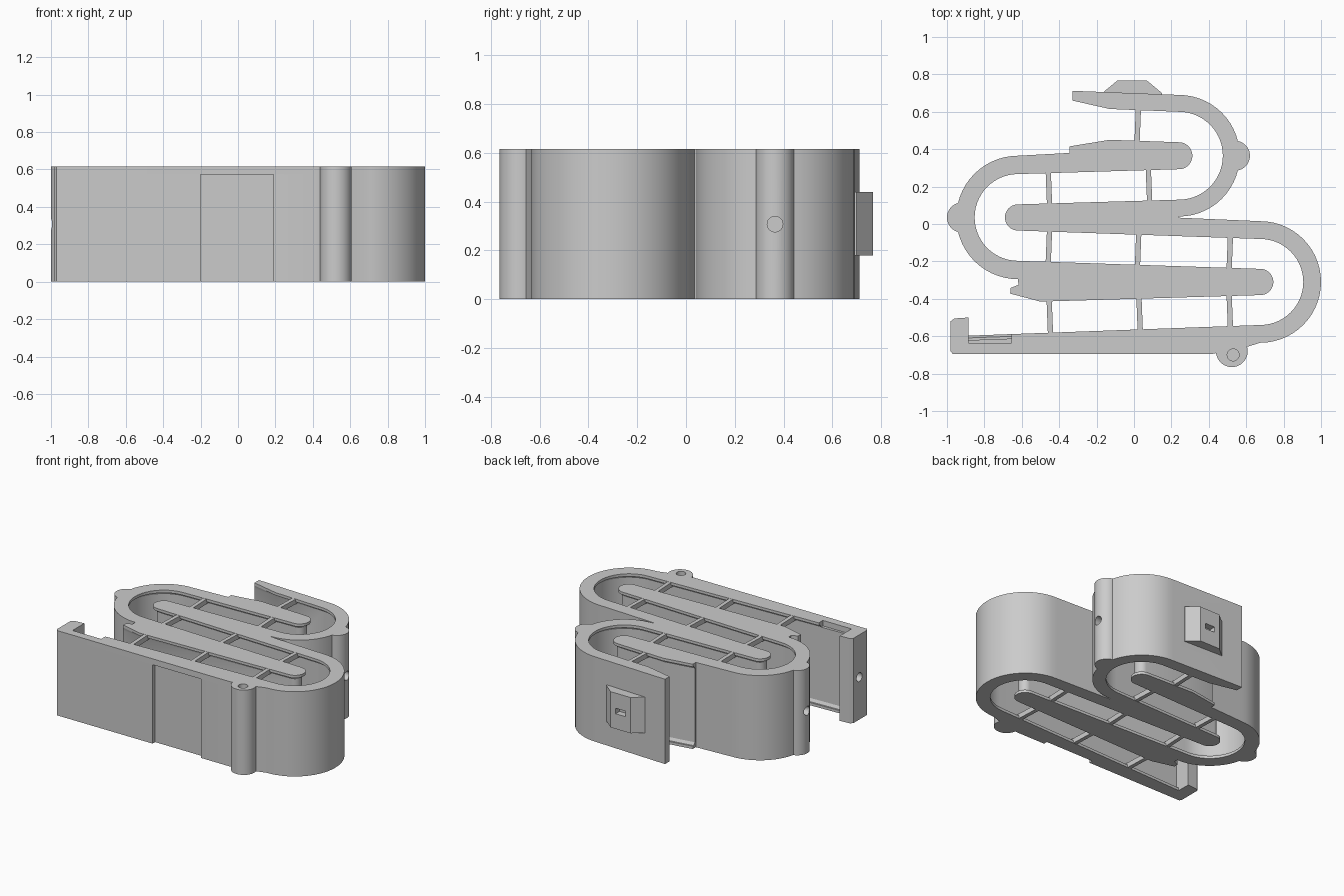
import bpy, bmesh, math

cube = bpy.data.objects.get("Cube")
if cube:
    bpy.data.objects.remove(cube, do_unlink=True)

# Single plastic colour
grey = bpy.data.materials.new("plain grey plastic")
grey.use_nodes = True
COLOR = (0.6, 0.6, 0.6, 1)
grey.diffuse_color = COLOR
grey.node_tree.nodes["Principled BSDF"].inputs["Base Color"].default_value = COLOR

H = 0.616      # height of the whole body
LIP = 0.02     # height of the lips along the channel edges
STEP = 0.012   # first undercut behind the lips
CUT = 0.024    # full undercut of the channel walls
RIB = 0.036    # height of the ribs
RIGHT, TOP, LEFT = (0.675, -0.31), (0.24, 0.365), (-0.62, 0.035)


def arc(c, r, a, b, n=28):
    angles = [math.radians(a + (b - a) * i / n) for i in range(n + 1)]
    return [(c[0] + r * math.cos(t), c[1] + r * math.sin(t)) for t in angles]


def loft(name, layers):
    """Skin a stack of (outline, z) layers with equal point counts."""
    bm = bmesh.new()
    rings = [[bm.verts.new((x, y, z)) for x, y in pts] for pts, z in layers]
    for low, high in zip(rings, rings[1:]):
        for i in range(len(low)):
            j = (i + 1) % len(low)
            bm.faces.new((low[i], low[j], high[j], high[i]))
    bm.faces.new(rings[0][::-1])
    bm.faces.new(rings[-1])
    bmesh.ops.recalc_face_normals(bm, faces=bm.faces)
    mesh = bpy.data.meshes.new(name)
    bm.to_mesh(mesh)
    bm.free()
    mesh.materials.append(grey)
    obj = bpy.data.objects.new(name, mesh)
    bpy.context.collection.objects.link(obj)
    return obj


def prism(name, pts, z0, z1):
    return loft(name, [(pts, z0), (pts, z1)])


def box(name, x0, x1, y0, y1, z0, z1):
    return prism(name, [(x0, y0), (x1, y0), (x1, y1), (x0, y1)], z0, z1)


def rod(name, x, y, length):
    """Horizontal round cutter along x, at mid height."""
    obj = prism(name, arc((0, 0), 0.032, 0, 345, 23), -length / 2, length / 2)
    obj.rotation_euler.y = math.pi / 2
    obj.location = (x, y, H / 2)
    return obj


def combine(target, other, operation):
    """Apply a boolean and remove the helper."""
    bpy.context.view_layer.update()
    other.hide_render = True
    mod = target.modifiers.new("boolean", "BOOLEAN")
    mod.operation, mod.solver, mod.object = operation, "EXACT", other
    bpy.context.view_layer.objects.active = target
    bpy.ops.object.modifier_apply(modifier=mod.name)
    bpy.data.objects.remove(other, do_unlink=True)


def long_wall(e):
    """Front wall, right bend, middle bar, upper bend and back arm."""
    return ([(-0.98, -0.68), (-0.97, -0.694), (0.42, -0.694), (0.61, -0.655)]
            + arc(RIGHT, 0.325, -90, 90)
            + [(0.235, 0.034)]
            + arc(TOP, 0.325, -90, 90)
            + [(-0.33, 0.712), (-0.33, 0.66), (-0.13, 0.615 + e)]
            + arc(TOP, 0.235 + e, 90, -90)
            + arc(LEFT, 0.07 - e, 90, 270)
            + arc(RIGHT, 0.23 + e, 90, -90)
            + [(-0.885, -0.597 - e), (-0.885, -0.50),
               (-0.96, -0.505), (-0.98, -0.52)])


def loop_wall(e):
    """Left bend with its two rounded bars."""
    return (arc(LEFT, 0.33, 90, 270)
            + [(-0.618, -0.325), (-0.66, -0.342), (-0.662, -0.372),
               (-0.50, -0.415 + e)]
            + arc(RIGHT, 0.07 - e, -90, 90)
            + arc(LEFT, 0.232 + e, 270, 90)
            + arc(TOP, 0.072 - e, -90, 90)
            + [(-0.13, 0.45 - e), (-0.345, 0.415 - e), (-0.345, 0.38)])


def channel_wall(name, outline):
    lip, step, body = outline(0), outline(STEP), outline(CUT)
    half = [(lip, 0), (lip, LIP), (step, LIP), (body, 2 * LIP)]
    return loft(name, half + [(pts, H - z) for pts, z in half[::-1]])


long_part = channel_wall("serpentine_wall", long_wall)
loop_part = channel_wall("loop_wall", loop_wall)

# Rounded bosses and the latch block
combine(long_part, prism("side_boss", arc((0.54, 0.365), 0.08, -90, 90), 0, H), "UNION")
combine(loop_part, prism("loop_boss", arc((-0.92, 0.035), 0.08, 90, 270), 0, H), "UNION")
combine(long_part, prism("front_boss", arc((0.523, -0.68), 0.085, 0, 350, 35), 0, H), "UNION")
latch = [(-0.17, 0.68), (0.15, 0.68), (0.15, 0.70), (0.07, 0.766),
         (-0.09, 0.766), (-0.17, 0.70)]
combine(long_part, prism("latch_block", latch, 0.18, 0.44), "UNION")

# Holes, the front recess and the notch beside the hook
combine(long_part, rod("side_hole", 0.62, 0.365, 0.2), "DIFFERENCE")
combine(loop_part, rod("loop_hole", -1.0, 0.035, 0.2), "DIFFERENCE")
combine(long_part, rod("hook_hole", -0.98, -0.59, 0.15), "DIFFERENCE")
combine(long_part, prism("boss_hole", arc((0.53, -0.70), 0.032, 0, 345, 23),
                         H - 0.15, H + 0.1), "DIFFERENCE")
combine(long_part, box("latch_slot", -0.05, 0.03, 0.72, 0.8, 0.29, 0.33), "DIFFERENCE")
combine(long_part, box("front_recess", -0.2, 0.19, -0.8, -0.665, -0.1, 0.573), "DIFFERENCE")
combine(long_part, box("hook_notch", -0.885, -0.655, -0.635, -0.5, H - 0.04, H + 0.1),
        "DIFFERENCE")

# Thin leaning ribs bridging the channel at its top and bottom edges
ribs = [(-0.455, 0.09, 0.295, -1), (0.08, 0.11, 0.31, -1), (0.02, 0.43, 0.63, 1),
        (-0.455, -0.22, -0.02, 1), (0.022, -0.24, -0.035, 1), (0.512, -0.255, -0.055, 1),
        (-0.45, -0.6, -0.395, -1), (0.03, -0.585, -0.38, -1), (0.512, -0.565, -0.365, -1)]
for i, (x, y0, y1, side) in enumerate(ribs):
    w, lean = 0.014, 0.004 * side
    pts = [(x - w - lean, y0), (x + w - lean, y0), (x + w + lean, y1), (x - w + lean, y1)]
    for level, z in (("lower", 0.001), ("upper", H - RIB - 0.001)):
        prism(f"{level}_rib_{i + 1}", pts, z, z + RIB)

# Smooth the curved walls and keep the edges sharp
bpy.ops.object.select_all(action="DESELECT")
for part in (long_part, loop_part):
    part.select_set(True)
    bpy.context.view_layer.objects.active = part
bpy.ops.object.shade_smooth_by_angle(angle=math.radians(25))
